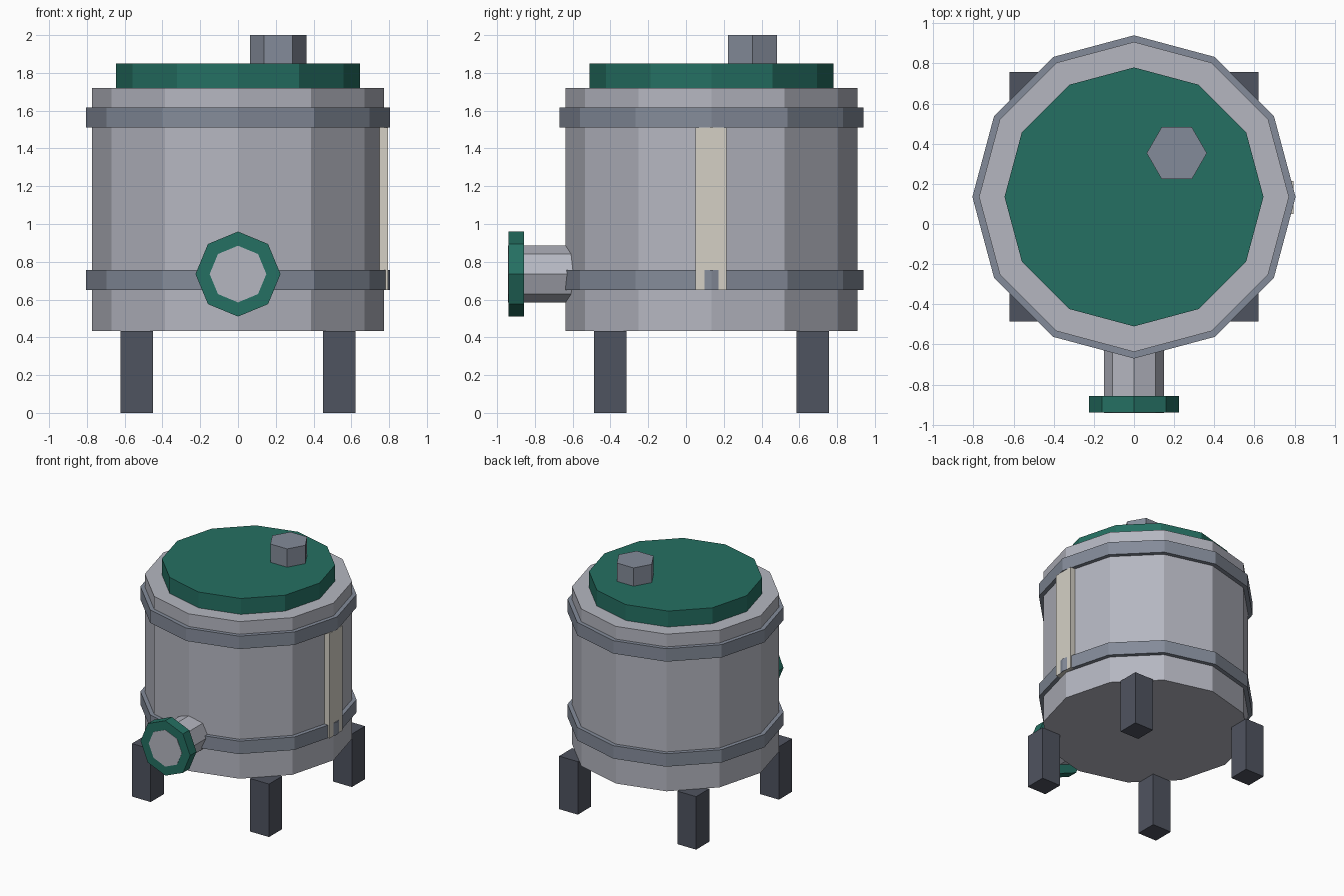
import bpy, math
from math import pi

if "Cube" in bpy.data.objects:
    bpy.data.objects.remove(bpy.data.objects["Cube"])


def material(name, rgb):
    m = bpy.data.materials.new(name)
    m.diffuse_color = (*rgb, 1)
    m.use_nodes = True
    m.node_tree.nodes["Principled BSDF"].inputs["Base Color"].default_value = m.diffuse_color
    return m


light_grey = material("light_grey", (0.46, 0.47, 0.53))
steel = material("steel_grey", (0.23, 0.26, 0.32))
green = material("valve_green", (0.018, 0.16, 0.122))
dark = material("dark_grey", (0.078, 0.087, 0.116))
cream = material("cream", (0.66, 0.63, 0.56))

CY = 0.135  # tank axis position along y


def prism(name, sides, radius, lo, hi, mat, x=0, y=CY):
    """Upright prism with a corner on the +x axis."""
    bpy.ops.mesh.primitive_cylinder_add(vertices=sides, radius=radius, depth=hi - lo,
                                        location=(x, y, (lo + hi) / 2))
    ob = bpy.context.object
    # twelve, eight and six sides: put corners on the x axis
    ob.rotation_euler.z = pi / 2
    ob.name = name
    ob.data.materials.append(mat)
    return ob


def nozzle(name, radius, lo, hi, mat):
    """Octagonal prism lying along y."""
    ob = prism(name, 8, radius, 0, hi - lo, mat)
    ob.rotation_euler = (pi / 2, 0, 0)
    ob.location = (0, (lo + hi) / 2, 0.735)
    return ob


def box(name, size, centre, mat):
    bpy.ops.mesh.primitive_cube_add(size=1, location=centre)
    ob = bpy.context.object
    ob.name = name
    ob.scale = size
    ob.data.materials.append(mat)
    return ob


# Tank body with its two hoops
prism("tank_body", 12, 0.772, 0.433, 1.72, light_grey)
for label, z in (("lower", 0.65), ("upper", 1.51)):
    prism(label + "_hoop", 12, 0.805, z, z + 0.106, steel)

# Lid and hexagonal cap
prism("lid", 12, 0.645, 1.72, 1.85, green)
prism("lid_cap", 6, 0.15, 1.85, 2.0, steel, 0.213, 0.353)

# Outlet pipe and flange
nozzle("outlet_pipe", 0.15, -0.942, -0.5, light_grey)
nozzle("outlet_flange", 0.225, -0.94, -0.858, green)

# Level gauge strip on the right side
box("gauge_strip", (0.045, 0.166, 0.86), (0.7725, CY - 0.003, 1.08), cream)

# Four square legs
for sx in (-1, 1):
    for sy in (-1, 1):
        box("leg", (0.17, 0.17, 0.434), (sx * 0.536, CY + sy * 0.536, 0.217), dark)
